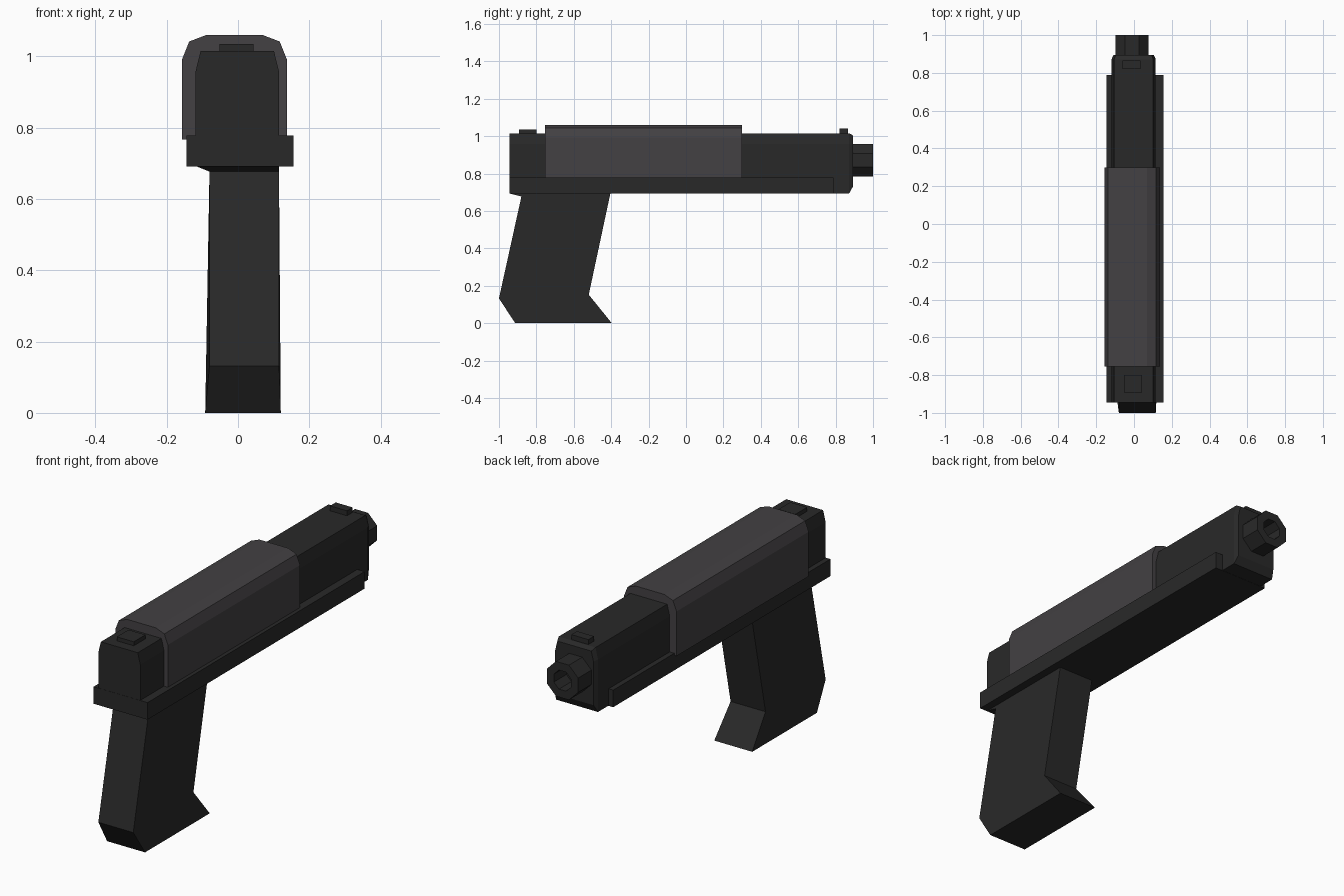
import bpy, bmesh, math

if "Cube" in bpy.data.objects:
    bpy.data.objects.remove(bpy.data.objects["Cube"])


def material(name, color):
    m = bpy.data.materials.new(name)
    m.diffuse_color = (*color, 1)
    m.use_nodes = True
    m.node_tree.nodes["Principled BSDF"].inputs["Base Color"].default_value = m.diffuse_color
    return m


dark = material("dark_polymer", (0.022, 0.022, 0.022))
steel = material("grey_steel", (0.056, 0.052, 0.056))


def loft(name, rings, mat):
    """Skin equal-length rings of 3D points and cap both ends."""
    bm = bmesh.new()
    loops = [[bm.verts.new(p) for p in ring] for ring in rings]
    n = len(loops[0])
    for a, b in zip(loops, loops[1:]):
        for i in range(n):
            j = (i + 1) % n
            bm.faces.new((a[i], a[j], b[j], b[i]))
    bm.faces.new(loops[0])
    bm.faces.new(loops[-1])
    bmesh.ops.recalc_face_normals(bm, faces=bm.faces)
    me = bpy.data.meshes.new(name)
    bm.to_mesh(me)
    bm.free()
    me.materials.append(mat)
    ob = bpy.data.objects.new(name, me)
    bpy.context.collection.objects.link(ob)
    return ob


def section(cx, half, y):
    """Mirror a right-hand (x, z) outline about x = cx at depth y."""
    pts = half + [(-x, z) for x, z in reversed(half)]
    return [(cx + x, y, z) for x, z in pts]


def box(name, x0, x1, y0, y1, z0, z1, mat=dark):
    return loft(name, [[(x0, y, z0), (x1, y, z0), (x1, y, z1), (x0, y, z1)]
                       for y in (y0, y1)], mat)


# Main body with a chamfered nose
body = [(0.117, 0.693), (0.117, 0.958), (0.103, 1.015)]
nose = [(0.107, 0.733), (0.107, 0.952), (0.095, 1.003)]
loft("body", [section(-0.002, body, -0.944), section(-0.002, body, 0.872),
              section(-0.002, nose, 0.894)], dark)

# Rail along the lower edge
box("lower_rail", -0.145, 0.156, -0.945, 0.788, 0.692, 0.778)

# Raised grey cover
cover = [(0.147, 0.767), (0.147, 0.992), (0.127, 1.042), (0.08, 1.06)]
loft("slide_cover", [section(-0.01, cover, y) for y in (-0.755, 0.30)], steel)

# Sights
box("rear_sight", -0.052, 0.043, -0.893, -0.80, 1.0, 1.035)
box("front_sight", -0.06, 0.035, 0.82, 0.865, 1.0, 1.04)


# Octagonal barrel with a recessed bore
def octagon(r, y):
    return [(-0.01 + r * math.cos(a), y, 0.871 + r * math.sin(a))
            for a in (math.radians(22.5 + 45 * i) for i in range(8))]


loft("barrel", [octagon(0.095, 0.85), octagon(0.095, 1.0),
                octagon(0.052, 1.0), octagon(0.052, 0.90)], dark)

# Grip side outline, flared at the foot: y, z, left x, right x
outline = [(-0.88, 0.677, -0.08, 0.115), (-1.0, 0.132, -0.08, 0.115),
           (-0.913, 0.0, -0.092, 0.12), (-0.397, 0.0, -0.092, 0.12),
           (-0.52, 0.152, -0.08, 0.115), (-0.403, 0.70, -0.08, 0.115),
           (-0.88, 0.70, -0.08, 0.115)]
loft("grip", [[(l, y, z) for y, z, l, r in outline],
              [(r, y, z) for y, z, l, r in outline]], dark)

# Small wedge joining the grip to the rear of the body
loft("grip_tang", [[(-0.12, -0.944, 0.693), (-0.08, -0.88, 0.677), (-0.08, -0.86, 0.695)],
                   [(0.115, -0.944, 0.693), (0.115, -0.88, 0.677), (0.115, -0.86, 0.695)]], dark)
